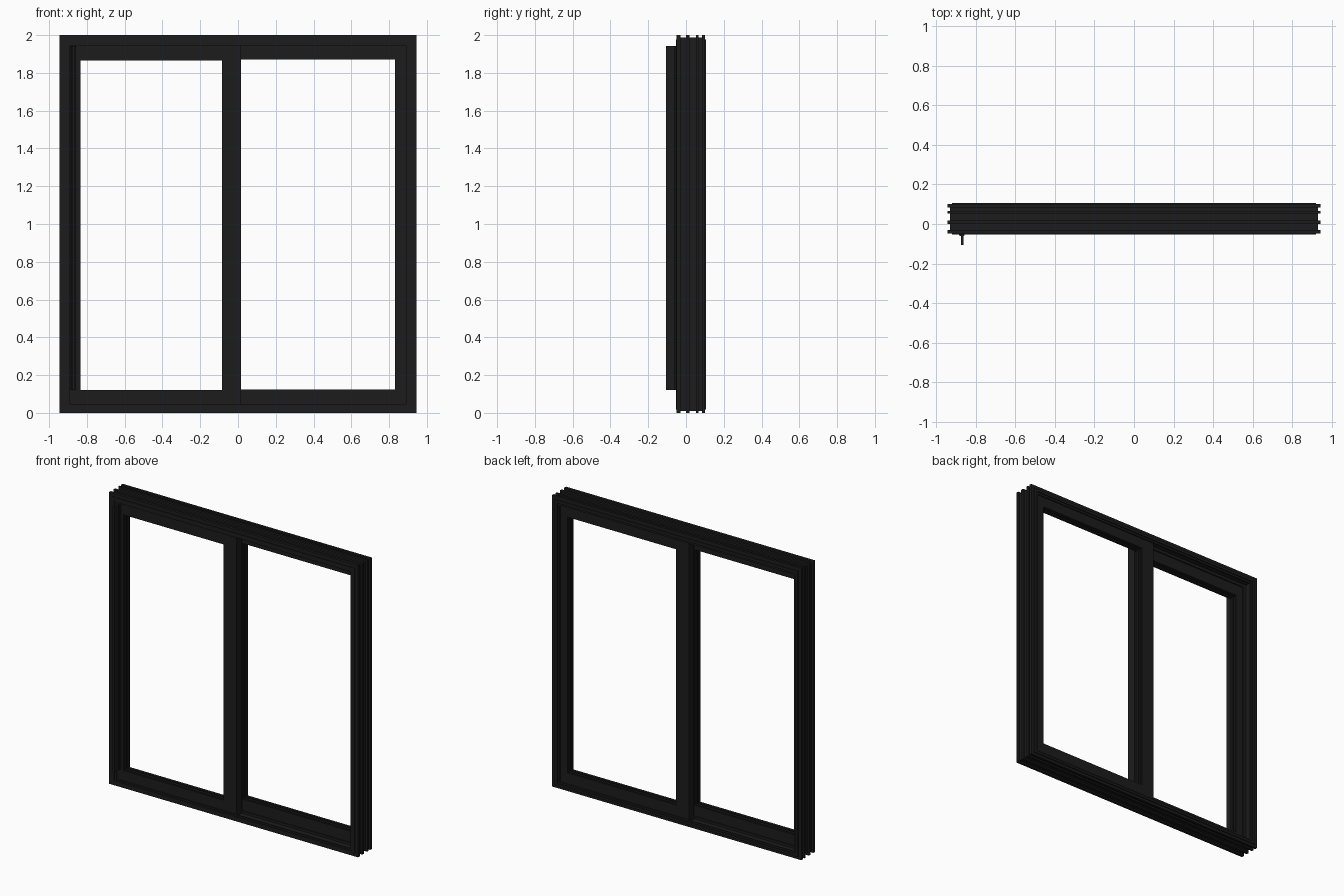
import bpy, bmesh

if "Cube" in bpy.data.objects:
    bpy.data.objects.remove(bpy.data.objects["Cube"])

mat = bpy.data.materials.new("black_aluminium")
mat.diffuse_color = (0.012, 0.012, 0.012, 1)
mat.use_nodes = True
mat.node_tree.nodes["Principled BSDF"].inputs["Base Color"].default_value = mat.diffuse_color


def finish(bm, name):
    bmesh.ops.recalc_face_normals(bm, faces=bm.faces)
    me = bpy.data.meshes.new(name)
    bm.to_mesh(me)
    bm.free()
    me.materials.append(mat)
    ob = bpy.data.objects.new(name, me)
    bpy.context.collection.objects.link(ob)
    return ob


def mitred_frame(name, x0, x1, z0, z1, widths, profile):
    """Sweep a closed (inset 0..1, y) profile round a rectangle; widths = left, right, bottom, top."""
    l, r, b, t = widths
    bm = bmesh.new()
    rings = []
    for cx, dx, cz, dz in ((x0, l, z0, b), (x1, -r, z0, b), (x1, -r, z1, -t), (x0, l, z1, -t)):
        rings.append([bm.verts.new((cx + dx * u, y, cz + dz * u)) for u, y in profile])
    n = len(profile)
    for i in range(4):
        a, c = rings[i], rings[(i + 1) % 4]
        for j in range(n):
            k = (j + 1) % n
            bm.faces.new((a[j], a[k], c[k], c[j]))
    return finish(bm, name)


def upright(name, profile, z0, z1):
    """Extrude a closed (x, y) profile vertically."""
    bm = bmesh.new()
    face = bm.faces.new([bm.verts.new((x, y, z0)) for x, y in profile])
    ext = bmesh.ops.extrude_face_region(bm, geom=[face])
    bmesh.ops.translate(bm, vec=(0, 0, z1 - z0),
                        verts=[v for v in ext["geom"] if isinstance(v, bmesh.types.BMVert)])
    return finish(bm, name)


def box_profile(x0, x1, y0, y1):
    return [(x0, y0), (x1, y0), (x1, y1), (x0, y1)]


# Outer frame: ribs on the outside, two sash channels on the inside
outer = [
    (0.40, -0.054), (0.40, -0.049), (0.0, -0.049), (0.0, -0.030),
    (0.22, -0.030), (0.22, 0.000), (0.0, 0.000), (0.0, 0.018),
    (0.22, 0.018), (0.22, 0.052), (0.0, 0.052), (0.0, 0.066),
    (0.22, 0.066), (0.22, 0.084), (0.0, 0.084), (0.0, 0.100), (0.40, 0.100), (0.40, 0.107),
    (0.75, 0.107), (0.75, 0.100), (1.0, 0.100), (1.0, 0.092), (0.60, 0.092), (0.60, 0.031), (0.95, 0.031), (0.95, 0.022),
    (0.60, 0.022), (0.60, -0.041), (1.0, -0.041), (1.0, -0.049), (0.75, -0.049), (0.75, -0.054),
]
mitred_frame("outer_frame", -0.945, 0.945, 0, 2, (0.056, 0.056, 0.045, 0.056), outer)


# Sashes: stepped profile with a glazing groove on the inner edge
def sash_profile(y0, y1):
    m = (y0 + y1) / 2
    return [(0, y0), (0.94, y0), (0.94, y0 + 0.006), (1, y0 + 0.006),
            (1, m - 0.006), (0.85, m - 0.006), (0.85, m + 0.006), (1, m + 0.006),
            (1, y1 - 0.006), (0.94, y1 - 0.006), (0.94, y1), (0, y1)]


mitred_frame("sliding_sash", -0.905, 0.015, 0.03, 1.96, (0.07, 0.10, 0.09, 0.095),
             sash_profile(-0.040, 0.021))
mitred_frame("fixed_sash", -0.085, 0.905, 0.03, 1.96, (0.10, 0.075, 0.095, 0.09),
             sash_profile(0.032, 0.091))

# Interlock closing the gap between the meeting stiles
upright("meeting_interlock", box_profile(-0.06, -0.01, 0.019, 0.034), 0.045, 1.945)

# Full-height pull on the sliding sash: wide foot and slim fin
upright("pull_handle", [(-0.887, -0.038), (-0.858, -0.038), (-0.858, -0.058), (-0.864, -0.062),
                        (-0.864, -0.107), (-0.877, -0.107), (-0.877, -0.062), (-0.882, -0.058),
                        (-0.887, -0.058)], 0.12, 1.942)
